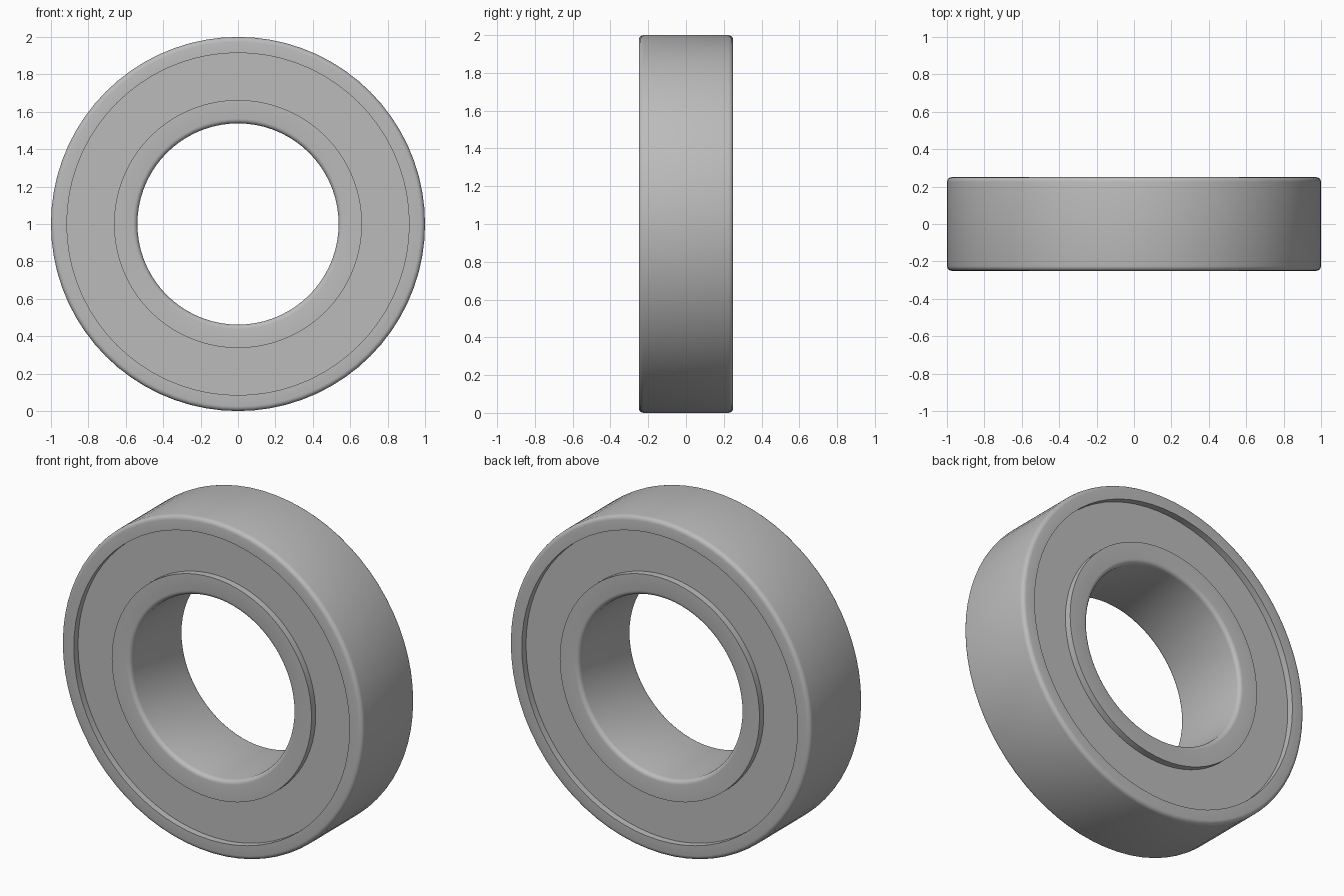
import bpy
import bmesh
from math import cos, sin, pi

cube = bpy.data.objects.get("Cube")
if cube:
    bpy.data.objects.remove(cube, do_unlink=True)

SIDES = 72
HALF = 0.25        # half width of the bearing
RECESS = 0.04      # depth of the seals below the ring faces

steel = bpy.data.materials.new("steel grey")
steel.use_nodes = True
colour = (0.5, 0.5, 0.5, 1)
steel.diffuse_color = colour
steel.node_tree.nodes["Principled BSDF"].inputs["Base Color"].default_value = colour


def ring(name, inner, outer, half, round_inner=0, round_outer=0):
    """Revolve a rectangular section, with optional rounded edges, about y."""
    profile = []
    corners = [(inner, -1, round_inner, 1), (outer, -1, round_outer, -1),
               (outer, 1, round_outer, -1), (inner, 1, round_inner, 1)]
    for i, (radius, side, fillet, inward) in enumerate(corners):
        if not fillet:
            profile.append((radius, side * half))
            continue
        centre_r = radius + inward * fillet
        centre_y = side * (half - fillet)
        arc = [(centre_r - inward * fillet * cos(k * pi / 8),
                centre_y + side * fillet * sin(k * pi / 8)) for k in range(5)]
        profile += arc if i % 2 == 0 else arc[::-1]

    bm = bmesh.new()
    loops = []
    for s in range(SIDES):
        a = 2 * pi * s / SIDES
        loops.append([bm.verts.new((r * cos(a), y, 1 + r * sin(a))) for r, y in profile])
    n = len(profile)
    for s in range(SIDES):
        here, there = loops[s], loops[(s + 1) % SIDES]
        for k in range(n):
            j = (k + 1) % n
            bm.faces.new((here[k], here[j], there[j], there[k]))
    bmesh.ops.recalc_face_normals(bm, faces=bm.faces)
    mesh = bpy.data.meshes.new(name)
    bm.to_mesh(mesh)
    bm.free()
    mesh.materials.append(steel)
    obj = bpy.data.objects.new(name, mesh)
    bpy.context.collection.objects.link(obj)

    bpy.ops.object.select_all(action="DESELECT")
    obj.select_set(True)
    bpy.context.view_layer.objects.active = obj
    bpy.ops.object.shade_smooth_by_angle()
    return obj


# Races with rounded outer and bore edges, and the recessed seal between them
ring("outer_race", 0.915, 1.0, HALF, round_outer=0.025)
ring("inner_race", 0.538, 0.663, HALF, round_inner=0.025)
ring("seal", 0.663, 0.915, HALF - RECESS)
